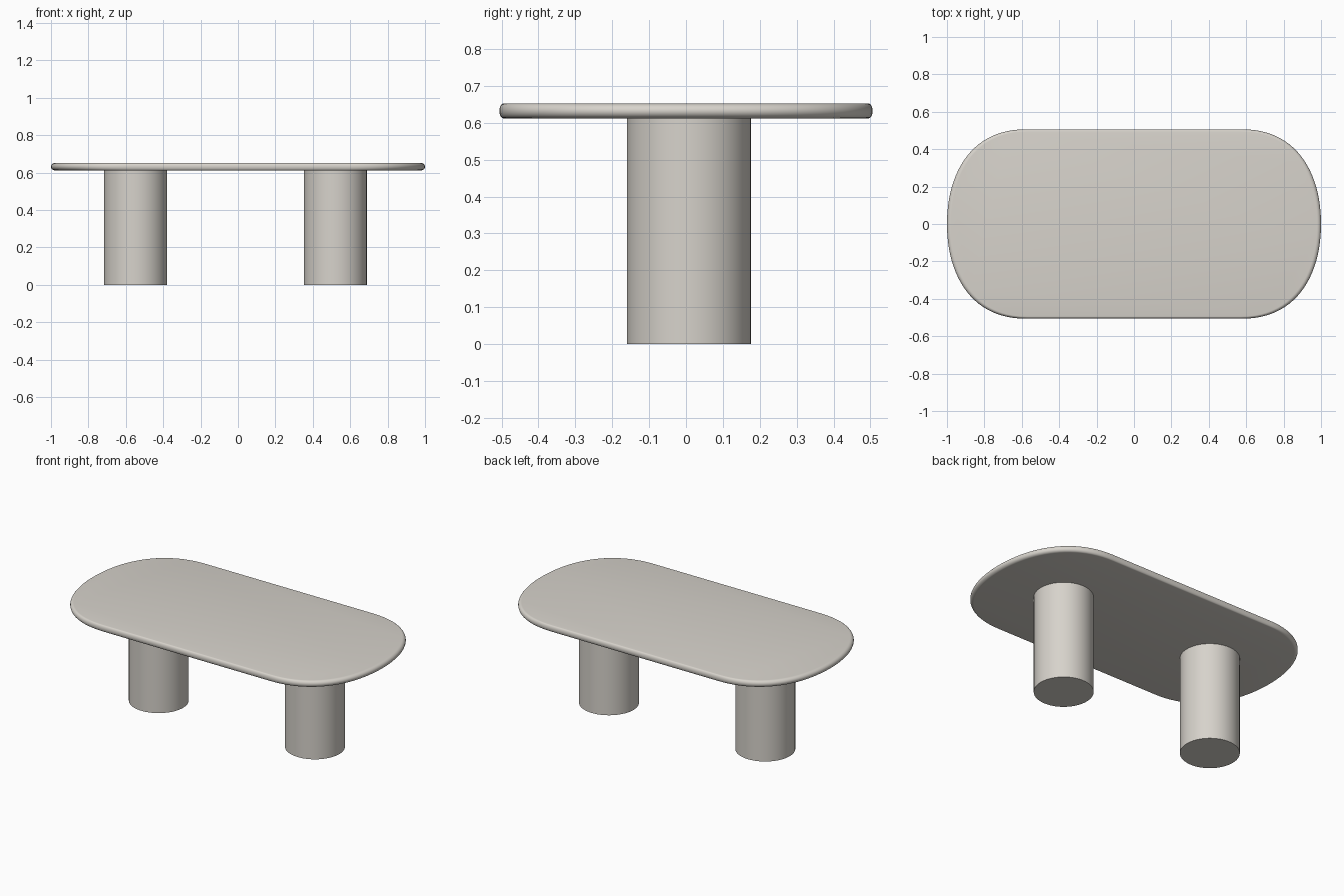
import bpy, bmesh, math
from mathutils import Vector
from mathutils.geometry import interpolate_bezier

if "Cube" in bpy.data.objects:
    bpy.data.objects.remove(bpy.data.objects["Cube"])

stone = bpy.data.materials.new("warm_grey_stone")
stone.diffuse_color = (0.68, 0.65, 0.60, 1)
stone.use_nodes = True
stone.node_tree.nodes["Principled BSDF"].inputs["Base Color"].default_value = stone.diffuse_color


def finish(obj):
    obj.data.materials.clear()
    obj.data.materials.append(stone)
    bpy.ops.object.select_all(action='DESELECT')
    obj.select_set(True)
    bpy.context.view_layer.objects.active = obj
    bpy.ops.object.shade_smooth_by_angle(angle=math.radians(35))


# Table top outline: one quarter curve, mirrored to the full rounded shape
quarter = [p.to_2d() for p in interpolate_bezier(
    Vector((1, 0, 0)), Vector((1, 0.26, 0)),
    Vector((0.88, 0.506, 0)), Vector((0.58, 0.506, 0)), 24)]
half = quarter + [Vector((-p.x, p.y)) for p in reversed(quarter)]
outline = half + [Vector((p.x, -p.y)) for p in reversed(half[1:-1])]

# Table top: stacked outlines with a rounded rim
Z_LOW, Z_HIGH, INSET = 0.612, 0.652, 0.022
bm = bmesh.new()
rings = []
STEPS = 12
for i in range(STEPS + 1):
    a = -math.pi / 2 + math.pi * i / STEPS
    s = 1 - INSET * (1 - math.cos(a))
    z = (Z_LOW + Z_HIGH) / 2 + (Z_HIGH - Z_LOW) / 2 * math.sin(a)
    rings.append([bm.verts.new((p.x * s, p.y * s, z)) for p in outline])
n = len(outline)
for lo, hi in zip(rings, rings[1:]):
    for k in range(n):
        m = (k + 1) % n
        bm.faces.new((lo[k], lo[m], hi[m], hi[k]))
bm.faces.new(rings[-1])
bm.faces.new(rings[0][::-1])
bmesh.ops.recalc_face_normals(bm, faces=bm.faces)
mesh = bpy.data.meshes.new("table_top")
bm.to_mesh(mesh)
bm.free()
top = bpy.data.objects.new("table_top", mesh)
bpy.context.collection.objects.link(top)
finish(top)

# Two round column legs
for name, x in (("left_leg", -0.548), ("right_leg", 0.521)):
    bpy.ops.mesh.primitive_cylinder_add(
        vertices=64, radius=0.168, depth=Z_LOW, location=(x, 0.008, Z_LOW / 2))
    leg = bpy.context.object
    leg.name = name
    finish(leg)
